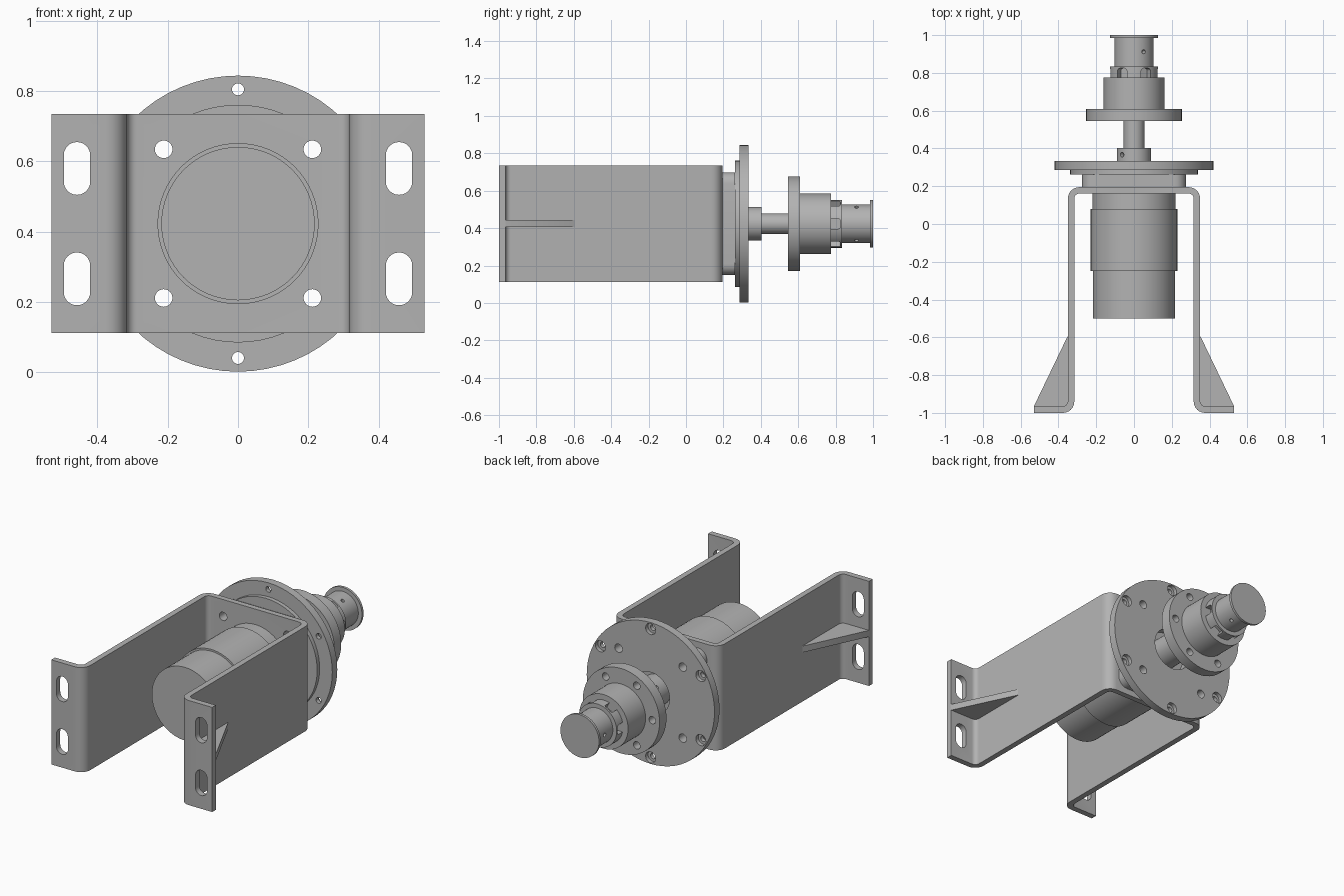
import bpy, bmesh
from math import pi, cos, sin, tan, radians
from mathutils import Matrix, Vector

if "Cube" in bpy.data.objects:
    bpy.data.objects.remove(bpy.data.objects["Cube"])

grey = bpy.data.materials.new("machined grey")
grey.use_nodes = True
grey.diffuse_color = (0.45, 0.45, 0.45, 1)
grey.node_tree.nodes["Principled BSDF"].inputs["Base Color"].default_value = (0.45, 0.45, 0.45, 1)

# Local z runs along the shaft, towards the back
AXIS = Matrix.Translation((0, 0, 0.423)) @ Matrix.Rotation(-pi / 2, 4, 'X')


def polar(radius, degrees):
    a = radians(degrees)
    return AXIS @ Matrix.Translation((radius * cos(a), radius * sin(a), 0))


def radial(degrees, along):
    return (AXIS @ Matrix.Rotation(radians(degrees), 4, 'Z')
            @ Matrix.Translation((0, 0, along)) @ Matrix.Rotation(pi / 2, 4, 'Y'))


def fillet(points, steps=6):
    """Outline with the corners (x, y, radius) rounded."""
    out = []
    for i, p in enumerate(points):
        c = Vector(p[:2])
        if len(p) < 3:
            out.append(c)
            continue
        u = (Vector(points[i - 1][:2]) - c).normalized()
        v = (Vector(points[(i + 1) % len(points)][:2]) - c).normalized()
        half = u.angle(v) / 2
        centre = c + (u + v).normalized() * p[2] / sin(half)
        start, end = c + u * p[2] / tan(half) - centre, c + v * p[2] / tan(half) - centre
        turn = end.angle_signed(start)
        for k in range(steps + 1):
            out.append(centre + Matrix.Rotation(turn * k / steps, 2) @ start)
    return out


def rounded_box(cx, cy, hx, hy, r):
    return fillet([(cx + sx * hx, cy + sy * hy, r)
                   for sx, sy in ((-1, -1), (1, -1), (1, 1), (-1, 1))])


def prism(bm, points, z0, z1, matrix):
    rings = [[bm.verts.new(matrix @ Vector((p[0], p[1], z))) for p in points] for z in (z0, z1)]
    skin(bm, rings)


def lathe(bm, profile, matrix=AXIS, sides=64):
    """Closed turned solid from (position, radius) pairs."""
    rings = [[bm.verts.new(matrix @ Vector((r * cos(2 * pi * k / sides), r * sin(2 * pi * k / sides), z)))
              for k in range(sides)] for z, r in profile]
    skin(bm, rings)


def skin(bm, rings):
    n = len(rings[0])
    bm.faces.new(rings[0][::-1])
    bm.faces.new(rings[-1])
    for a, b in zip(rings, rings[1:]):
        for k in range(n):
            bm.faces.new((a[k], a[(k + 1) % n], b[(k + 1) % n], b[k]))


def make(name, bm):
    bmesh.ops.recalc_face_normals(bm, faces=bm.faces)
    mesh = bpy.data.meshes.new(name)
    bm.to_mesh(mesh)
    bm.free()
    mesh.materials.append(grey)
    ob = bpy.data.objects.new(name, mesh)
    bpy.context.collection.objects.link(ob)
    return ob


def finish(ob, cuts=None):
    """Cut the holes, then smooth the round surfaces."""
    if cuts:
        cutter = make("cutter", cuts)
        cutter.hide_render = True
        mod = ob.modifiers.new("holes", 'BOOLEAN')
        mod.operation, mod.solver, mod.object = 'DIFFERENCE', 'EXACT', cutter
        bpy.context.view_layer.update()
        cut = bpy.data.meshes.new_from_object(ob.evaluated_get(bpy.context.evaluated_depsgraph_get()))
        ob.modifiers.clear()
        ob.data = cut
        bpy.data.objects.remove(cutter)
    ob.data.polygons.foreach_set("use_smooth", [True] * len(ob.data.polygons))
    ob.data.set_sharp_from_angle(angle=radians(30))


def turned(name, profile, cuts=None):
    bm = bmesh.new()
    lathe(bm, profile)
    finish(make(name, bm), cuts)


def mounting_holes(bm):
    for k in range(4):
        lathe(bm, [(0.1, 0.025), (0.4, 0.025)], polar(0.299, 45 + 90 * k), 24)


# Bent sheet bracket with slotted feet
half = fillet([(0, 0.195), (0.35, 0.195, 0.06), (0.35, -0.965, 0.028), (0.53, -0.965),
               (0.53, -1), (0.316, -1, 0.06), (0.316, 0.162, 0.028), (0, 0.162)])
bm = bmesh.new()
prism(bm, half + [Vector((-p.x, p.y)) for p in half[-2:0:-1]], 0.112, 0.735, Matrix())
cuts = bmesh.new()
mounting_holes(cuts)
for sx in (-1, 1):
    for sy in (-1, 1):
        prism(cuts, rounded_box(sx * 0.458, sy * 0.157, 0.0375, 0.075, 0.037), -1.1, -0.9, AXIS)
finish(make("bracket", bm), cuts)

# Gussets between the feet and the bracket sides
for side, s in (("left", 1), ("right", -1)):
    bm = bmesh.new()
    prism(bm, [(s * 0.345, -0.595), (s * 0.352, -0.595), (s * 0.53, -0.965),
               (s * 0.53, -0.975), (s * 0.345, -0.975)], 0.405, 0.443, Matrix())
    finish(make(side + "_gusset", bm))

# Motor body
turned("motor", [(-0.5, 0.218), (-0.25, 0.218), (-0.25, 0.229), (0.08, 0.229),
                 (0.08, 0.22), (0.162, 0.22)])

# Spacer plate behind the bracket
bm = bmesh.new()
prism(bm, rounded_box(0, 0, 0.275, 0.275, 0.06), 0.195, 0.262, AXIS)
cuts = bmesh.new()
mounting_holes(cuts)
finish(make("spacer_plate", bm), cuts)

# Round face plate with counterbored bolt holes and a centre recess
cuts = bmesh.new()
mounting_holes(cuts)
lathe(cuts, [(0.275, 0.125), (0.4, 0.125)])
for k in range(6):
    lathe(cuts, [(0.2, 0.017), (0.31, 0.017), (0.31, 0.033), (0.4, 0.033)], polar(0.382, 30 + 60 * k), 24)
turned("face_plate", [(0.262, 0.338), (0.286, 0.338), (0.286, 0.421), (0.333, 0.421)], cuts)

# Shaft and clamping hub
cuts = bmesh.new()
for a in (135, -135):
    lathe(cuts, [(0.065, 0.013), (0.15, 0.013)], radial(a, 0.367), 16)
turned("shaft_hub", [(0.27, 0.09), (0.403, 0.09)], cuts)
turned("shaft", [(0.4, 0.055), (0.55, 0.055)])

# Coupling flange and body
cuts = bmesh.new()
for k in range(6):
    lathe(cuts, [(0.5, 0.022), (0.65, 0.022)], polar(0.205, 60 * k), 24)
turned("coupling_flange", [(0.545, 0.253), (0.61, 0.253), (0.61, 0.161), (0.775, 0.161)], cuts)

# Notched collar
cuts = bmesh.new()
for k in range(6):
    prism(cuts, fillet([(-0.035, -0.028, 0.015), (0.03, -0.028), (0.03, 0.028), (-0.035, 0.028, 0.015)]),
          0.09, 0.16, radial(60 * k, 0.79))
turned("notched_collar", [(0.775, 0.128), (0.835, 0.128)], cuts)

# End spigot with pin holes and a rim
cuts = bmesh.new()
for a in (60, -60, 180):
    lathe(cuts, [(0.07, 0.011), (0.115, 0.011)], radial(a, 0.912), 16)
turned("end_spigot", [(0.835, 0.103), (0.985, 0.103), (0.985, 0.127), (1.0, 0.127)], cuts)
